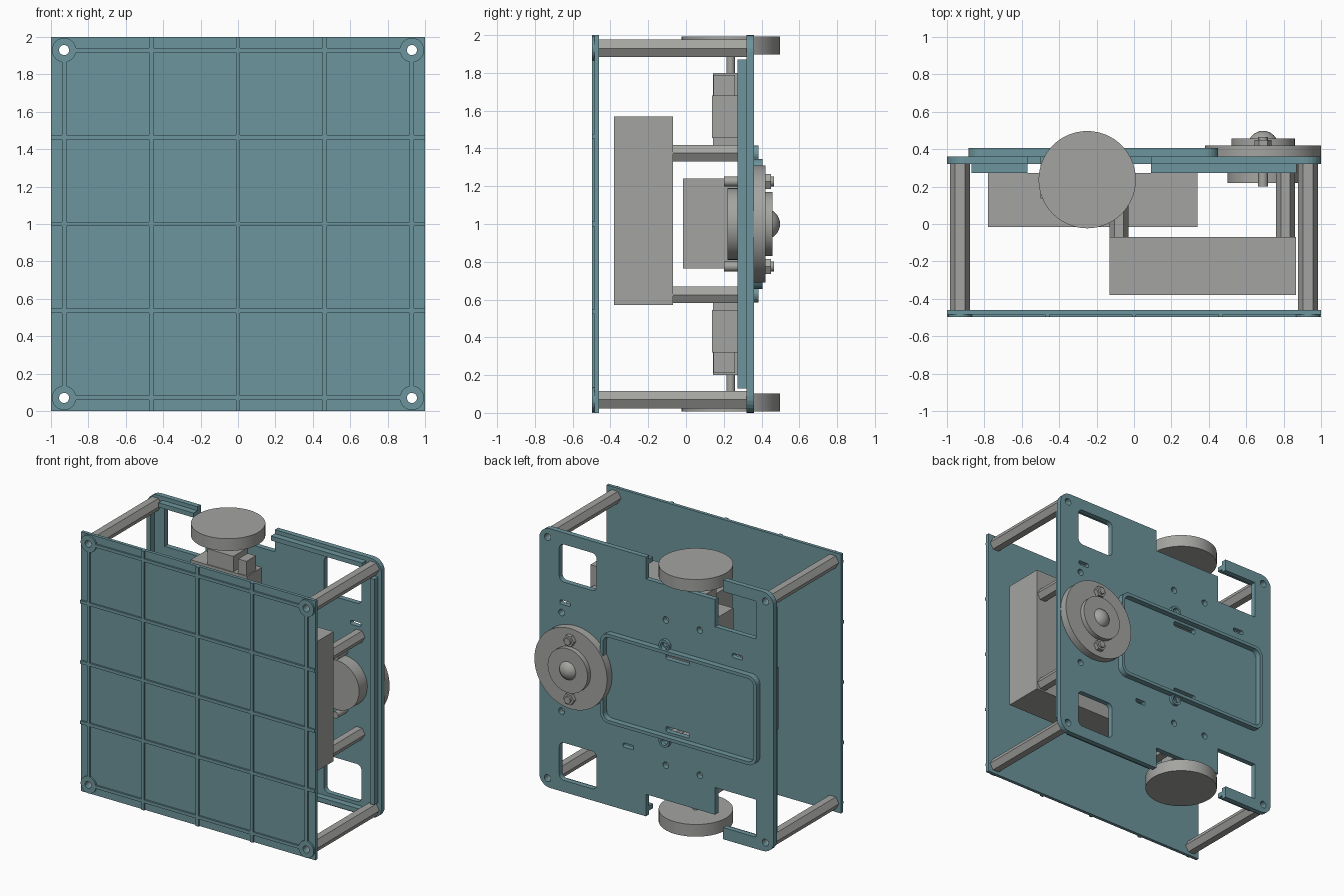
import bpy, bmesh, math
from mathutils import Matrix

if "Cube" in bpy.data.objects:
    bpy.data.objects.remove(bpy.data.objects["Cube"])


def material(name, rgb):
    m = bpy.data.materials.new(name)
    m.diffuse_color = (*rgb, 1)
    m.use_nodes = True
    m.node_tree.nodes["Principled BSDF"].inputs["Base Color"].default_value = m.diffuse_color
    return m


TEAL = material("teal_plastic", (0.15, 0.30, 0.335))
GREY = material("grey_metal", (0.37, 0.37, 0.355))


def finish(name, bm, mat, smooth=False):
    bmesh.ops.recalc_face_normals(bm, faces=bm.faces)
    me = bpy.data.meshes.new(name)
    bm.to_mesh(me)
    bm.free()
    me.materials.append(mat)
    ob = bpy.data.objects.new(name, me)
    bpy.context.collection.objects.link(ob)
    bpy.context.view_layer.objects.active = ob
    for o in bpy.context.selected_objects:
        o.select_set(False)
    ob.select_set(True)
    if smooth:
        bpy.ops.object.shade_smooth_by_angle(angle=math.radians(35))
    return ob


# Outlines in the x-z plane
def rect(x0, x1, z0, z1):
    return [(x0, z0), (x1, z0), (x1, z1), (x0, z1)]


def circle(x, z, r, n=32):
    return [(x + r * math.cos(2 * math.pi * i / n), z + r * math.sin(2 * math.pi * i / n)) for i in range(n)]


def rounded(x0, x1, z0, z1, r, n=6):
    pts = []
    for k, (cx, cz) in enumerate([(x1 - r, z1 - r), (x0 + r, z1 - r), (x0 + r, z0 + r), (x1 - r, z0 + r)]):
        for i in range(n + 1):
            a = math.pi / 2 * (k + i / n)
            pts.append((cx + r * math.cos(a), cz + r * math.sin(a)))
    return pts


def flip(pts):
    return [(x, 2 - z) for x, z in pts]


# Solids running along y
def prism(bm, pts, y0, y1):
    a = [bm.verts.new((x, y0, z)) for x, z in pts]
    b = [bm.verts.new((x, y1, z)) for x, z in pts]
    bm.faces.new(a)
    bm.faces.new(b)
    for i in range(len(a)):
        j = (i + 1) % len(a)
        bm.faces.new((a[i], a[j], b[j], b[i]))


def tube(bm, outer, inner, y0, y1):
    loops = [[bm.verts.new((x, y, z)) for x, z in pts]
             for pts, y in ((outer, y0), (outer, y1), (inner, y1), (inner, y0))]
    n = len(outer)
    for k in range(4):
        p, q = loops[k], loops[(k + 1) % 4]
        for i in range(n):
            j = (i + 1) % n
            bm.faces.new((p[i], p[j], q[j], q[i]))


def solid(name, outlines, y0, y1, mat, smooth=False):
    bm = bmesh.new()
    for pts in outlines:
        prism(bm, pts, y0, y1)
    return finish(name, bm, mat, smooth)


def cut(ob, outlines):
    cutter = solid("cutter", outlines, -1, 1, GREY)
    mod = ob.modifiers.new("openings", 'BOOLEAN')
    mod.operation = 'DIFFERENCE'
    mod.solver = 'EXACT'
    mod.object = cutter
    bpy.context.view_layer.objects.active = ob
    bpy.ops.object.modifier_apply(modifier=mod.name)
    bpy.data.objects.remove(cutter)


def hexagon(x, z, r, n=24):
    pts = []
    for i in range(n):
        a = 2 * math.pi * i / n
        k = (a % (math.pi / 3)) - math.pi / 6
        d = r * math.cos(math.pi / 6) / math.cos(k)
        pts.append((x + d * math.cos(a), z + d * math.sin(a)))
    return pts


corners = [(x, z) for x in (-0.93, 0.93) for z in (0.07, 1.93)]
corner_holes = [circle(x, z, 0.027, 24) for x, z in corners]

# Front plate with its grid of ribs and corner bosses
front = solid("front_plate", [rect(-1, 1, 0, 2)], -0.485, -0.46, TEAL)
cut(front, corner_holes)
w = 0.012
ribs = []
for c in (-0.465, 0, 0.465):
    ribs += [rect(c - w, c + w, 0, 2), rect(-1, 1, 1 + c - w, 1 + c + w)]
for c in (-0.93, 0.93):
    ribs += [rect(c - w, c + w, 0.13, 1.87), rect(-0.87, 0.87, 1 + c - w, 1 + c + w)]
solid("front_ribs", ribs, -0.498, -0.48, TEAL)
bm = bmesh.new()
for x, z in corners:
    tube(bm, circle(x, z, 0.065, 24), circle(x, z, 0.027, 24), -0.498, -0.48)
finish("front_bosses", bm, TEAL, True)

# Rear plate with wheel notches, windows, slots and screw holes
notch = [(0.09, 2.1), (0.09, 1.83), (-0.5, 1.83), (-0.5, 1.62),
         (-0.85, 1.62), (-0.85, 1.91), (-0.57, 1.91), (-0.57, 2.1)]
window = rounded(0.51, 0.83, 1.62, 1.91, 0.04)
openings = corner_holes + [notch, flip(notch), window, flip(window)]
for x, z, r in ((-0.08, 1.38, 0.025), (0.81, 1.38, 0.025), (-0.08, 1.56, 0.025), (-0.37, 1.56, 0.025)):
    openings += [circle(x, z, r, 20), circle(x, 2 - z, r, 20)]
for x, z, hw, hh in ((0.78, 1.46, 0.045, 0.016), (-0.69, 1.44, 0.045, 0.016), (0.24, 0.5, 0.045, 0.016),
                     (-0.18, 1.28, 0.1, 0.02), (-0.18, 0.72, 0.1, 0.02)):
    openings.append(rounded(x - hw, x + hw, z - hh, z + hh, 0.012, 3))
rear = solid("rear_plate", [rounded(-1, 1, 0, 2, 0.09)], 0.32, 0.36, TEAL)
cut(rear, openings)

# Stiffening edges on the inside of the rear plate
edges = [rect(s * 0.955 - 0.018, s * 0.955 + 0.018, 0.13, 1.87) for s in (-1, 1)]
for x0, x1 in ((-0.87, -0.57), (0.09, 0.87)):
    edges += [rect(x0, x1, 1.935, 1.97), rect(x0, x1, 0.03, 0.065)]
solid("rear_edge_ribs", edges, 0.272, 0.322, TEAL)

# Raised lip of the tray on the rear plate
bm = bmesh.new()
tube(bm, rounded(-0.885, 0.45, 0.655, 1.345, 0.07), rounded(-0.86, 0.425, 0.68, 1.32, 0.05), 0.358, 0.405)
for z in (0.63, 1.37):
    tube(bm, circle(-0.08, z, 0.045, 20), circle(-0.08, z, 0.027, 20), 0.358, 0.385)
finish("tray_lip", bm, TEAL)

# Hex standoffs
bm = bmesh.new()
for x, z in corners:
    tube(bm, hexagon(x, z, 0.053), circle(x, z, 0.027, 24), -0.46, 0.32)
finish("corner_standoffs", bm, GREY)
bm = bmesh.new()
for x in (-0.08, 0.81):
    for z in (0.625, 1.375):
        tube(bm, hexagon(x, z, 0.05), circle(x, z, 0.025, 24), -0.07, 0.32)
finish("inner_standoffs", bm, GREY)

# Electronics box and battery
solid("electronics_box", [rect(-0.13, 0.865, 0.57, 1.57)], -0.38, -0.07, GREY)
solid("battery", [rect(-0.78, 0.34, 0.765, 1.24)], -0.015, 0.272, GREY)

# Motors, shafts and wheels at top and bottom
for label, f in (("upper", lambda p: p), ("lower", flip)):
    solid(label + "_gearbox", [f(rect(-0.36, -0.14, 1.34, 1.8))], 0.143, 0.318, GREY)
    solid(label + "_motor", [f(rect(-0.5, -0.02, 1.455, 1.68))], 0.137, 0.318, GREY)
    solid(label + "_motor_ear", [f(rect(-0.1, -0.03, 1.68, 1.79))], 0.145, 0.26, GREY)
    for part, r, z, h in (("_shaft", 0.022, 1.85, 0.12), ("_wheel", 0.26, 1.945, 0.094)):
        bm = bmesh.new()
        zc = f([(0, z)])[0][1]
        bmesh.ops.create_cone(bm, cap_ends=True, segments=64, radius1=r, radius2=r, depth=h,
                              matrix=Matrix.Translation((-0.25, 0.237, zc)))
        finish(label + part, bm, GREY, True)

# Ball caster: outer disc, flange, inner housing, bolts and ball
cx = 0.69
solid("caster_disc", [circle(cx, 1, 0.31, 64)], 0.36, 0.42, GREY, True)
solid("caster_flange", [circle(cx, 1, 0.17, 48)], 0.415, 0.458, GREY, True)
solid("caster_housing", [circle(cx, 1, 0.19, 48)], 0.22, 0.322, GREY, True)
solid("caster_nuts", [circle(cx, z, 0.045, 6) for z in (0.775, 1.225)], 0.415, 0.45, GREY)
solid("caster_bolts", [circle(cx, z, 0.026, 20) for z in (0.775, 1.225)], 0.2, 0.465, GREY, True)
bm = bmesh.new()
bmesh.ops.create_uvsphere(bm, u_segments=32, v_segments=16, radius=0.082,
                          matrix=Matrix.Translation((cx, 0.416, 1)))
finish("caster_ball", bm, GREY, True)
